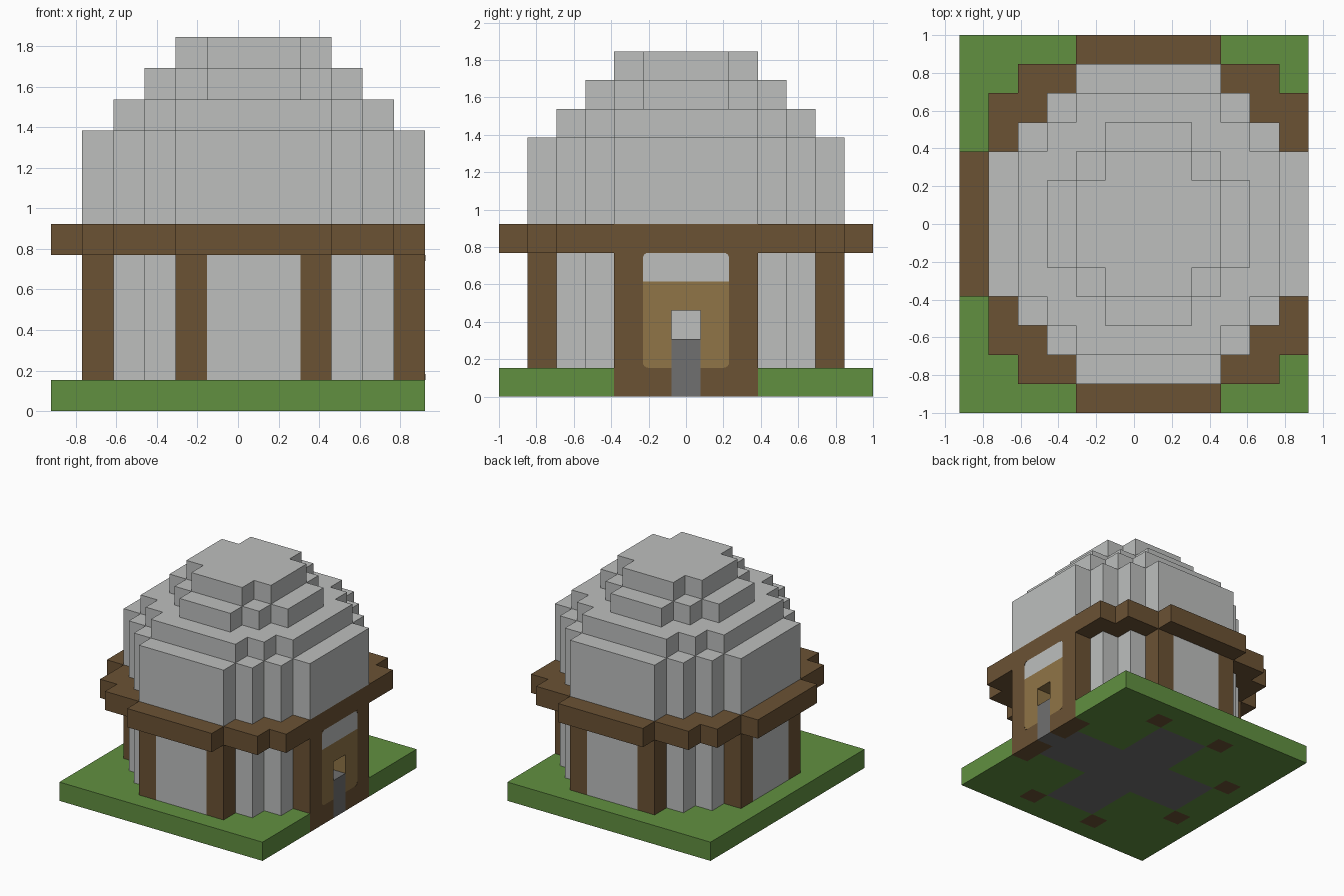
import bpy, bmesh, math
from mathutils import Vector

if "Cube" in bpy.data.objects:
    bpy.data.objects.remove(bpy.data.objects["Cube"], do_unlink=True)

U = 2 / 13                                   # size of one block
NX, NY = 12, 13
ORIGIN = Vector((-NX * U / 2, -NY * U / 2, 0))


def material(name, rgb):
    linear = [((c / 255 + 0.055) / 1.055) ** 2.4 for c in rgb] + [1]
    mat = bpy.data.materials.new(name)
    mat.use_nodes = True
    mat.diffuse_color = linear
    bsdf = next(n for n in mat.node_tree.nodes if n.type == "BSDF_PRINCIPLED")
    bsdf.inputs["Base Color"].default_value = linear
    return mat


GREY = material("light_grey", (189, 191, 190))
BROWN = material("dark_wood", (107, 82, 52))
GREEN = material("grass_green", (97, 144, 64))
TAN = material("light_wood", (144, 117, 71))
STONE = material("dark_grey", (112, 112, 112))

cells, parts = {}, {}


def fill(name, mat, x, y, z):
    """Fill a range of blocks; later parts replace earlier ones."""
    parts[name] = mat
    for i in range(*x):
        for j in range(*y):
            for k in range(*z):
                cells[i, j, k] = name


def tier(name, mat, steps, z):
    """Stepped round layer: each step is an inset in x and in y."""
    for a, b in steps:
        fill(name, mat, (max(a, 0), min(13 - a, NX)), (b, 13 - b), z)


# Ground and floor
fill("ground", GREEN, (0, NX), (0, NY), (0, 1))
fill("floor", STONE, (5, 8), (2, 11), (0, 1))
fill("floor", STONE, (2, 11), (5, 8), (0, 1))

# Round wall, hollowed out
outline = [(4, 1), (3, 2), (2, 3), (1, 4)]
tier("wall", GREY, outline, (1, 5))
for a, b in [(5, 2), (4, 3), (3, 4), (2, 5)]:
    for i in range(a, 13 - a):
        for j in range(b, 13 - b):
            for k in range(1, 5):
                cells.pop((i, j, k), None)

# Doorway in the wall facing +x
fill("door_sill", BROWN, (11, 12), (4, 9), (0, 1))
fill("door_panel", TAN, (11, 12), (5, 8), (1, 4))
fill("door_step", STONE, (11, 12), (6, 7), (0, 2))
del cells[11, 6, 2]

# Posts
for i, j in [(4, 1), (8, 1), (4, 11), (8, 11), (1, 4), (1, 8), (11, 4), (11, 8)]:
    fill("posts", BROWN, (i, i + 1), (j, j + 1), (0, 5))

# Eaves and stepped dome
tier("eaves", BROWN, [(4, 0), (2, 1), (1, 2), (0, 4)], (5, 6))
tier("dome", GREY, outline, (6, 9))
tier("dome", GREY, [(4, 2), (3, 3), (2, 4)], (9, 10))
tier("dome", GREY, [(5, 3), (4, 4), (3, 5)], (10, 11))
tier("dome", GREY, [(5, 4), (4, 5)], (11, 12))


def make_object(name, bm, mat):
    mesh = bpy.data.meshes.new(name)
    bm.to_mesh(mesh)
    bm.free()
    mesh.materials.append(mat)
    bpy.context.collection.objects.link(bpy.data.objects.new(name, mesh))


def build(name, mat):
    """Join a part's blocks, keeping only the outside faces."""
    bm = bmesh.new()
    for cell in [c for c, part in cells.items() if part == name]:
        for axis in range(3):
            for side in (0, 1):
                near = list(cell)
                near[axis] += 2 * side - 1
                if tuple(near) in cells:
                    continue
                corners = []
                for s, t in [(0, 0), (1, 0), (1, 1), (0, 1)]:
                    p = Vector(cell)
                    p[axis] += side
                    p[(axis + 1) % 3] += s
                    p[(axis + 2) % 3] += t
                    corners.append(bm.verts.new(ORIGIN + p * U))
                bm.faces.new(corners if side else corners[::-1])
    bmesh.ops.remove_doubles(bm, verts=bm.verts[:], dist=U / 100)
    bmesh.ops.dissolve_limit(bm, angle_limit=math.radians(1),
                             verts=bm.verts[:], edges=bm.edges[:])
    make_object(name, bm, mat)


for part, mat in parts.items():
    build(part, mat)

# Small wooden fillets that round the corners of the door panel
R, FACE = 0.03, NX * U / 2
bm = bmesh.new()
for sy in (-1, 1):
    for z, sz in ((U, -1), (5 * U, 1)):
        y = sy * 1.5 * U
        points = [(y, z)]
        for n in range(5):
            a = n * math.pi / 8
            points.append((y - sy * R * (1 - math.cos(a)), z - sz * R * (1 - math.sin(a))))
        face = bm.faces.new([bm.verts.new((FACE, p, q)) for p, q in points])
        extruded = bmesh.ops.extrude_face_region(bm, geom=[face])["geom"]
        for v in extruded:
            if isinstance(v, bmesh.types.BMVert):
                v.co.x += 0.002
bmesh.ops.recalc_face_normals(bm, faces=bm.faces[:])
make_object("door_corner_fillets", bm, BROWN)
